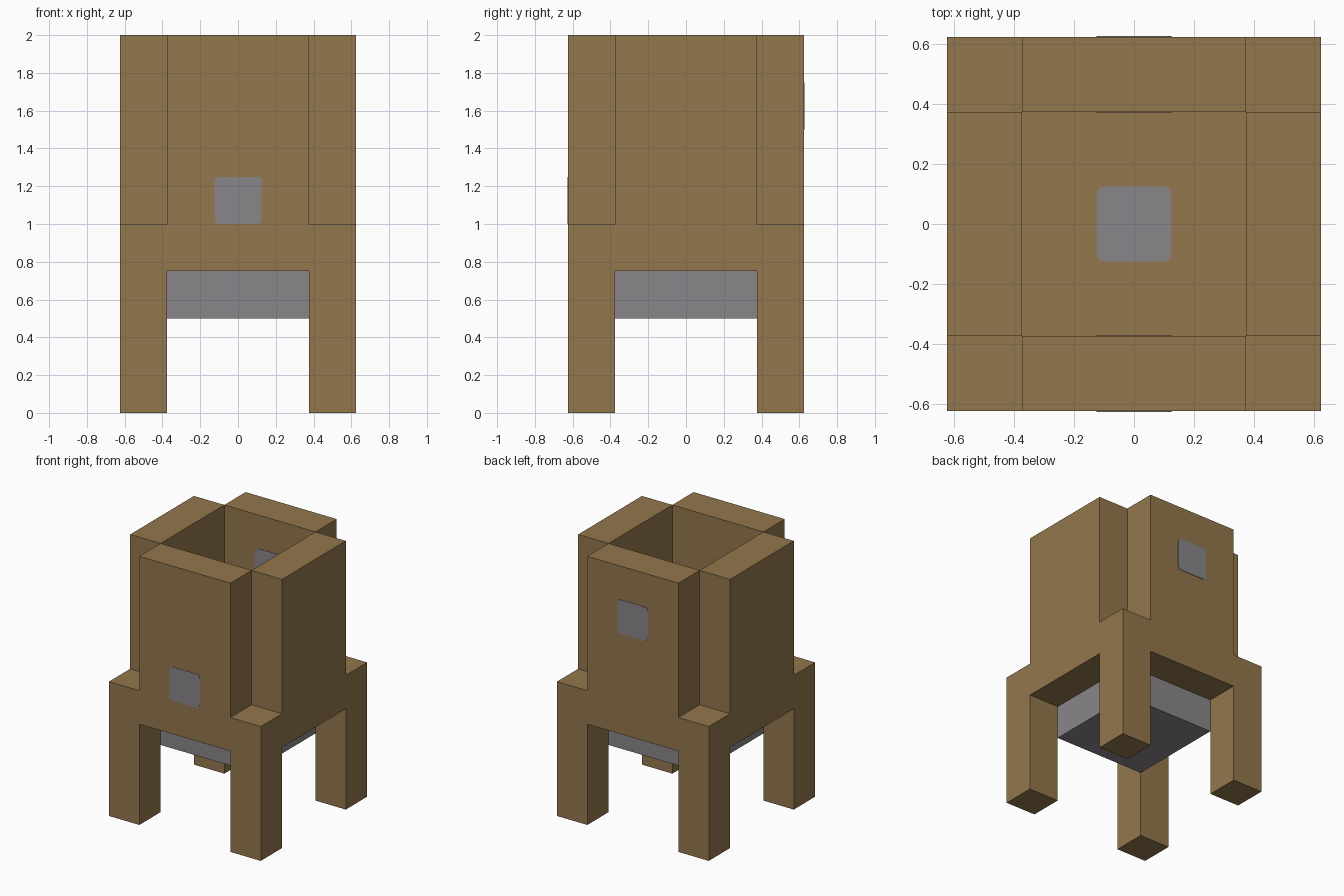
import bpy
import bmesh
from math import pi
from mathutils import Matrix, Vector

old = bpy.data.objects.get("Cube")
if old:
    bpy.data.objects.remove(old, do_unlink=True)


def material(name, rgb):
    mat = bpy.data.materials.new(name)
    mat.use_nodes = True
    mat.diffuse_color = (*rgb, 1)
    mat.node_tree.nodes["Principled BSDF"].inputs["Base Color"].default_value = (*rgb, 1)
    return mat


wood = material("brown wood", (0.292, 0.184, 0.074))
metal = material("grey metal", (0.254, 0.24, 0.254))

INNER, OUTER = 0.375, 0.625   # half widths of the cavity and of the whole body
MID = (INNER + OUTER) / 2
THICK = OUTER - INNER
FLOOR_Z, PLATE = 1.0, 0.006


def add_object(name, bm, mat):
    mesh = bpy.data.meshes.new(name)
    bm.to_mesh(mesh)
    bm.free()
    mesh.materials.append(mat)
    obj = bpy.data.objects.new(name, mesh)
    bpy.context.collection.objects.link(obj)
    return obj


def box(name, x, y, z_range, size_x, size_y, mat):
    low, high = z_range
    bm = bmesh.new()
    bmesh.ops.create_cube(bm, size=1)
    bmesh.ops.scale(bm, vec=(size_x, size_y, high - low), verts=bm.verts)
    bmesh.ops.translate(bm, vec=(x, y, (low + high) / 2), verts=bm.verts)
    return add_object(name, bm, mat)


def rounded_plate(name, centre, upright):
    """Thin square plate with rounded corners, flat or standing."""
    bm = bmesh.new()
    bmesh.ops.create_cube(bm, size=1)
    bmesh.ops.scale(bm, vec=(0.25, 0.25, PLATE), verts=bm.verts)
    corners = [e for e in bm.edges
               if abs(e.verts[0].co.z - e.verts[1].co.z) > PLATE / 2]
    bmesh.ops.bevel(bm, geom=corners, offset=0.025, segments=3,
                    profile=0.5, affect='EDGES')
    if upright:
        bmesh.ops.rotate(bm, verts=bm.verts, matrix=Matrix.Rotation(pi / 2, 3, 'X'))
    bmesh.ops.translate(bm, vec=Vector(centre), verts=bm.verts)
    return add_object(name, bm, metal)


# Corner legs
for depth, sy in (("front", -1), ("back", 1)):
    for side, sx in (("left", 1), ("right", -1)):
        box(f"{depth}_{side}_leg", sx * MID, sy * MID, (0, FLOOR_Z), THICK, THICK, wood)

# Tall wall panels between the legs
for side, s in (("left", 1), ("right", -1)):
    box(f"{side}_wall", s * MID, 0, (0.75, 2), THICK, 2 * INNER, wood)
for side, s in (("front", -1), ("back", 1)):
    box(f"{side}_wall", 0, s * MID, (0.75, 2), 2 * INNER, THICK, wood)

# Floor of the cavity and the metal block below it
box("floor", 0, 0, (0.75, FLOOR_Z), 2 * INNER, 2 * INNER, wood)
box("base_block", 0, 0, (0.5, 0.75), 2 * INNER, 2 * INNER, metal)

# Metal plates: low on the front wall, high on the back wall, and on the floor
for side, s, z in (("front", -1, 1.125), ("back", 1, 1.625)):
    rounded_plate(f"{side}_outer_plate", (0, s * OUTER, z), True)
    rounded_plate(f"{side}_inner_plate", (0, s * INNER, z), True)
rounded_plate("floor_plate", (0, 0, FLOOR_Z), False)
